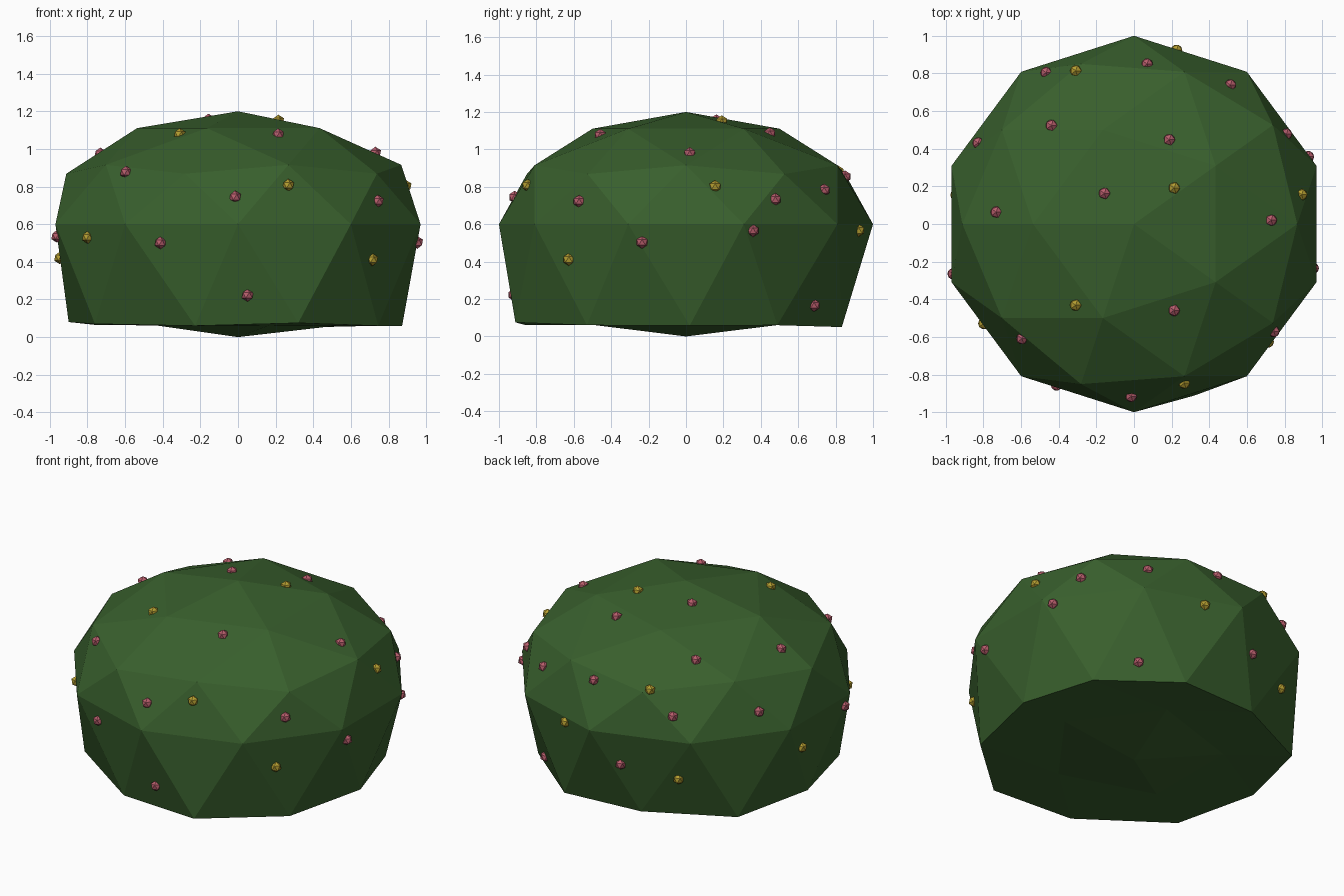
import bpy, bmesh, math
from mathutils import Vector, Matrix
from mathutils.bvhtree import BVHTree

if "Cube" in bpy.data.objects:
    bpy.data.objects.remove(bpy.data.objects["Cube"])


def material(name, color):
    m = bpy.data.materials.new(name)
    m.diffuse_color = (*color, 1)
    m.use_nodes = True
    m.node_tree.nodes["Principled BSDF"].inputs["Base Color"].default_value = m.diffuse_color
    return m


def finish(bm, name, mat):
    me = bpy.data.meshes.new(name)
    bm.to_mesh(me)
    bm.free()
    me.materials.append(mat)
    ob = bpy.data.objects.new(name, me)
    bpy.context.collection.objects.link(ob)
    return ob


leaf = material("leaf_green", (0.04, 0.115, 0.026))
pink = material("blossom_pink", (0.48, 0.11, 0.15))
yellow = material("blossom_yellow", (0.46, 0.34, 0.03))

# Bush body: squashed low-poly ball with a flattened, slightly irregular base
BASE = [(.872, .02, .058), (.727, .488, .06), (.297, .833, .05), (-.237, .804, .06),
        (-.76, .55, .065), (-.9, .03, .08), (-.76, -.5, .07), (-.228, -.855, .06),
        (.32, -.912, .075), (.745, -.53, .06)]          # every 36 degrees from +x
bm = bmesh.new()
bmesh.ops.create_icosphere(bm, subdivisions=2, radius=1,
                           matrix=Matrix.Rotation(math.pi, 4, 'Z'))
for v in bm.verts:
    x, y, z = v.co
    if -0.7 < z < -0.3:
        v.co = BASE[round(math.degrees(math.atan2(y, x)) / 36) % 10]
    elif -0.95 < z <= -0.7:
        v.co = (x * 1.02, y, 0.062)
    else:
        v.co = (x * 1.02, y, 0.6 + 0.6 * z)
surface = BVHTree.FromBMesh(bm)
finish(bm, "bush", leaf)

# Blossoms: small faceted balls half sunk into the bush surface
PINK = [(.07, .86, .86), (.52, .75, .79), (.82, .485, .735), (.93, .36, .565),
        (.19, .455, 1.1), (-.16, .165, 1.17), (-.44, .525, 1.0), (-.475, .815, .75),
        (-.835, .435, .73), (-.74, .065, .985), (-.965, -.265, .535), (.735, .02, .99),
        (.97, -.235, .5), (.215, -.465, 1.09), (-.6, -.615, .88), (-.015, -.925, .75),
        (.755, -.58, .725), (-.415, -.865, .5), (.05, -.93, .22), (.55, .7, .16),
        (-.155, .89, .387)]
YELLOW = [(.23, .935, .565), (-.31, .815, .88), (.215, .195, 1.165), (-.955, .155, .42),
          (.905, .16, .81), (-.315, -.435, 1.09), (-.8, -.53, .53), (.725, -.635, .41),
          (.27, -.855, .81), (-.48, .76, .33)]
for name, points, mat in (("pink_blossoms", PINK, pink), ("yellow_blossoms", YELLOW, yellow)):
    bm = bmesh.new()
    for p in points:
        spot = surface.find_nearest(Vector(p))[0]
        bmesh.ops.create_icosphere(bm, subdivisions=1, radius=0.034,
                                   matrix=Matrix.Translation(spot))
    finish(bm, name, mat)
